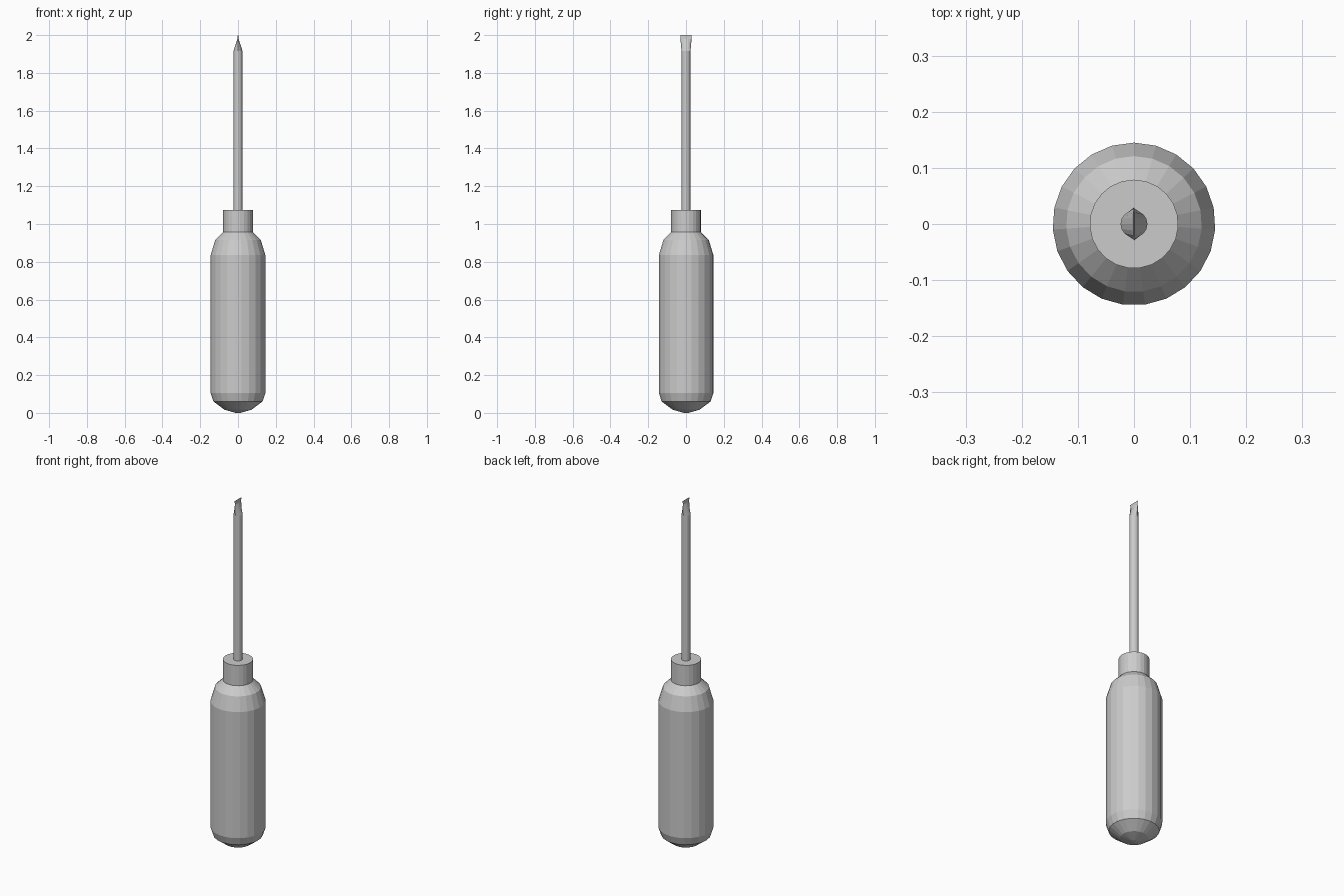
import bpy, bmesh
from math import sin, cos, pi

if "Cube" in bpy.data.objects:
    bpy.data.objects.remove(bpy.data.objects["Cube"])


def lathe(name, profile, sides):
    """Flat-faced loft; each profile row is (x radius, y radius, z)."""
    bm = bmesh.new()
    rings = []
    for rx, ry, z in profile:
        rings.append([bm.verts.new((rx * sin(2 * pi * i / sides),
                                    ry * cos(2 * pi * i / sides), z))
                      for i in range(sides)])
    for a, b in zip(rings, rings[1:]):
        for i in range(sides):
            j = (i + 1) % sides
            bm.faces.new((a[i], a[j], b[j], b[i]))
    bm.faces.new(rings[0])
    bm.faces.new(rings[-1])
    bmesh.ops.recalc_face_normals(bm, faces=bm.faces)
    mesh = bpy.data.meshes.new(name)
    bm.to_mesh(mesh)
    bm.free()
    obj = bpy.data.objects.new(name, mesh)
    bpy.context.collection.objects.link(obj)
    return obj


def round_profile(points):
    return [(r, r, z) for r, z in points]


# Rounded grip with domed butt and tapered shoulder
lathe("handle", round_profile([
    (0.012, 0.0), (0.072, 0.017), (0.130, 0.060), (0.145, 0.105),
    (0.145, 0.835), (0.121, 0.915), (0.079, 0.957)]), 23)

# Collar between grip and shaft
lathe("collar", round_profile([(0.079, 0.95), (0.079, 1.075)]), 23)

# Shaft, pinched and flared into a flat blade
lathe("shaft", [
    (0.024, 0.024, 1.06), (0.024, 0.024, 1.915),
    (0.003, 0.0295, 1.98), (0.001, 0.030, 2.0)], 16)
